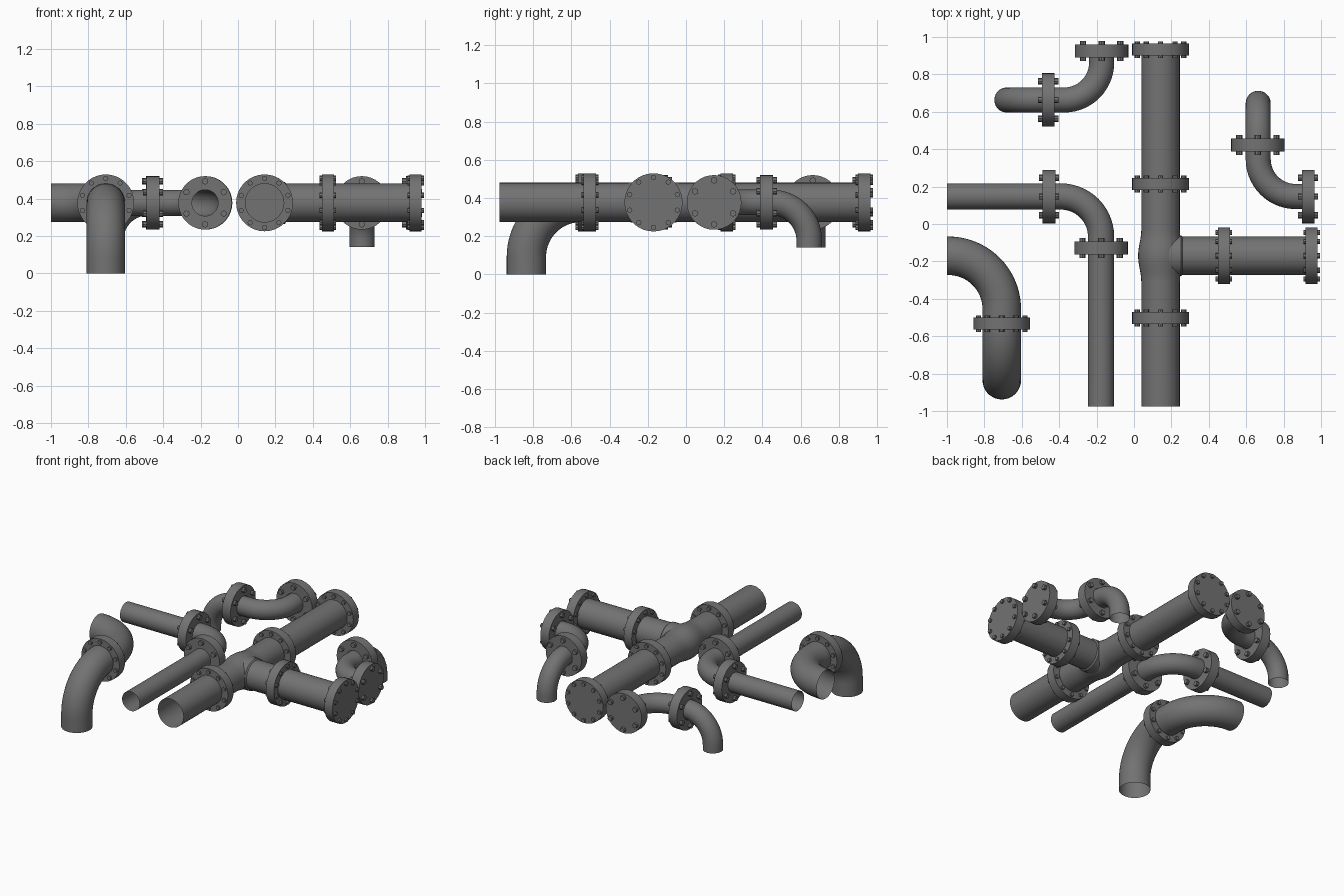
import bpy, bmesh, math
from mathutils import Vector

if "Cube" in bpy.data.objects:
    bpy.data.objects.remove(bpy.data.objects["Cube"], do_unlink=True)

Z = 0.377                       # height of the pipe axes
BIG, SMALL = 0.103, 0.07        # pipe radii
X, Y = Vector((1, 0, 0)), Vector((0, 1, 0))

steel = bpy.data.materials.new("dark_grey_steel")
steel.use_nodes = True
grey = (0.17, 0.17, 0.17, 1)
steel.diffuse_color = grey
steel.node_tree.nodes["Principled BSDF"].inputs["Base Color"].default_value = grey


def skin(bm, rings, sides, caps=(False, False)):
    """Join circles given as (centre, direction, radius) into a tube."""
    axis = rings[0][1].normalized()
    side = Vector((0, 0, 1)) if abs(axis.z) < 0.9 else X.copy()
    loops = []
    for centre, direction, radius in rings:
        direction = direction.normalized()
        side = axis.rotation_difference(direction) @ side
        axis = direction
        other = axis.cross(side)
        angles = [math.tau * i / sides for i in range(sides)]
        loops.append([bm.verts.new(centre + radius * (math.cos(a) * side + math.sin(a) * other))
                      for a in angles])
    for a, b in zip(loops, loops[1:]):
        for i in range(sides):
            j = (i + 1) % sides
            bm.faces.new((a[i], a[j], b[j], b[i]))
    if caps[0]:
        bm.faces.new(loops[0][::-1])
    if caps[1]:
        bm.faces.new(loops[-1])
    return loops


def finish(name, bm):
    mesh = bpy.data.meshes.new(name)
    bm.to_mesh(mesh)
    bm.free()
    mesh.materials.append(steel)
    obj = bpy.data.objects.new(name, mesh)
    bpy.context.collection.objects.link(obj)
    bpy.ops.object.select_all(action='DESELECT')
    obj.select_set(True)
    bpy.context.view_layer.objects.active = obj
    bpy.ops.object.shade_smooth_by_angle(angle=math.radians(35))


def pipe(name, corners, radius, bend=0.2, steps=14):
    """Open pipe through the corners, each rounded to an elbow."""
    pts = [Vector(c) for c in corners]
    rings = [(pts[0], pts[1] - pts[0], radius)]
    for a, b, c in zip(pts, pts[1:], pts[2:]):
        u, v = (b - a).normalized(), (c - b).normalized()
        hub = b - u * bend + v * bend
        for i in range(steps + 1):
            t = math.pi / 2 * i / steps
            rings.append((hub + bend * (u * math.sin(t) - v * math.cos(t)),
                          u * math.cos(t) + v * math.sin(t), radius))
    rings.append((pts[-1], pts[-1] - pts[-2], radius))
    bm = bmesh.new()
    skin(bm, rings, 36)
    finish(name, bm)


def flange(name, x, y, axis, big, closed=False):
    """Bolted collar; a closed one is a blind end facing along the axis."""
    outer, half, bolts, circle, bolt_r, reach = (
        (0.152, 0.032, 10, 0.131, 0.014, 0.045) if big
        else (0.143, 0.034, 6, 0.115, 0.017, 0.054))
    bore = BIG if big else SMALL
    mid = Vector((x, y, Z))
    lo, hi = mid - axis * half, mid + axis * half
    rings = [(lo, axis, bore), (lo, axis, outer), (hi, axis, outer)]
    if not closed:
        rings.append((hi, axis, bore))
    bm = bmesh.new()
    skin(bm, rings, 36, (False, closed))
    for i in range(bolts):
        a = math.tau * i / bolts
        spot = mid + circle * (Vector((0, 0, math.cos(a))) + axis.cross(Vector((0, 0, 1))) * math.sin(a))
        skin(bm, [(spot - axis * reach, axis, bolt_r), (spot + axis * reach, axis, bolt_r)],
             8, (True, True))
    finish(name, bm)


# Main pipe with a swollen tee body
MX, TY = 0.142, -0.17
rings = [(Vector((MX, -0.975, Z)), Y, BIG)]
for i in range(17):
    t = i / 8 - 1
    rings.append((Vector((MX, TY + 0.14 * t, Z)), Y, BIG + 0.017 * math.cos(t * math.pi / 2) ** 2))
rings.append((Vector((MX, 0.93, Z)), Y, BIG))
bm = bmesh.new()
skin(bm, rings, 36)
finish("main_pipe", bm)

# Branch pipe, its first ring fitted to the tee body
NECK = 0.112
bm = bmesh.new()
loops = skin(bm, [(Vector((x, TY, Z)), X, r) for x, r in
                  ((0.2, NECK), (0.25, NECK), (0.258, BIG), (0.945, BIG))], 36)
for v in loops[0]:
    v.co.x = MX + math.sqrt(max(0, NECK ** 2 - (v.co.z - Z) ** 2))
finish("branch_pipe", bm)

# Other pipe runs
pipe("left_bent_pipe", [(-1, 0.147, Z), (-0.176, 0.147, Z), (-0.176, -0.975, Z)], SMALL, 0.215)
pipe("back_drop_pipe", [(-0.173, 0.925, Z), (-0.173, 0.663, Z), (-0.68, 0.663, Z),
                        (-0.68, 0.663, 0.14)], SMALL - 0.003)
pipe("side_drop_pipe", [(0.93, 0.147, Z), (0.664, 0.147, Z), (0.664, 0.645, Z),
                        (0.664, 0.645, 0.14)], SMALL - 0.003)
pipe("large_drop_pipe", [(-1, -0.17, Z), (-0.707, -0.17, Z), (-0.707, -0.835, Z),
                         (-0.707, -0.835, 0)], BIG, 0.285, 20)

# Flanges on the large pipes
flange("main_end_flange", MX, 0.932, Y, True, True)
flange("main_back_flange", MX, 0.213, Y, True)
flange("main_front_flange", MX, -0.503, Y, True)
flange("branch_flange", 0.48, TY, X, True)
flange("branch_end_flange", 0.95, TY, X, True, True)
flange("large_drop_flange", -0.707, -0.533, Y, True)

# Flanges on the small pipes
flange("left_bend_flange", -0.455, 0.147, X, False)
flange("left_front_flange", -0.176, -0.128, Y, False)
flange("back_end_flange", -0.173, 0.925, Y, False, True)
flange("back_drop_flange", -0.458, 0.663, X, False)
flange("side_end_flange", 0.931, 0.147, X, False, True)
flange("side_drop_flange", 0.662, 0.422, Y, False)
